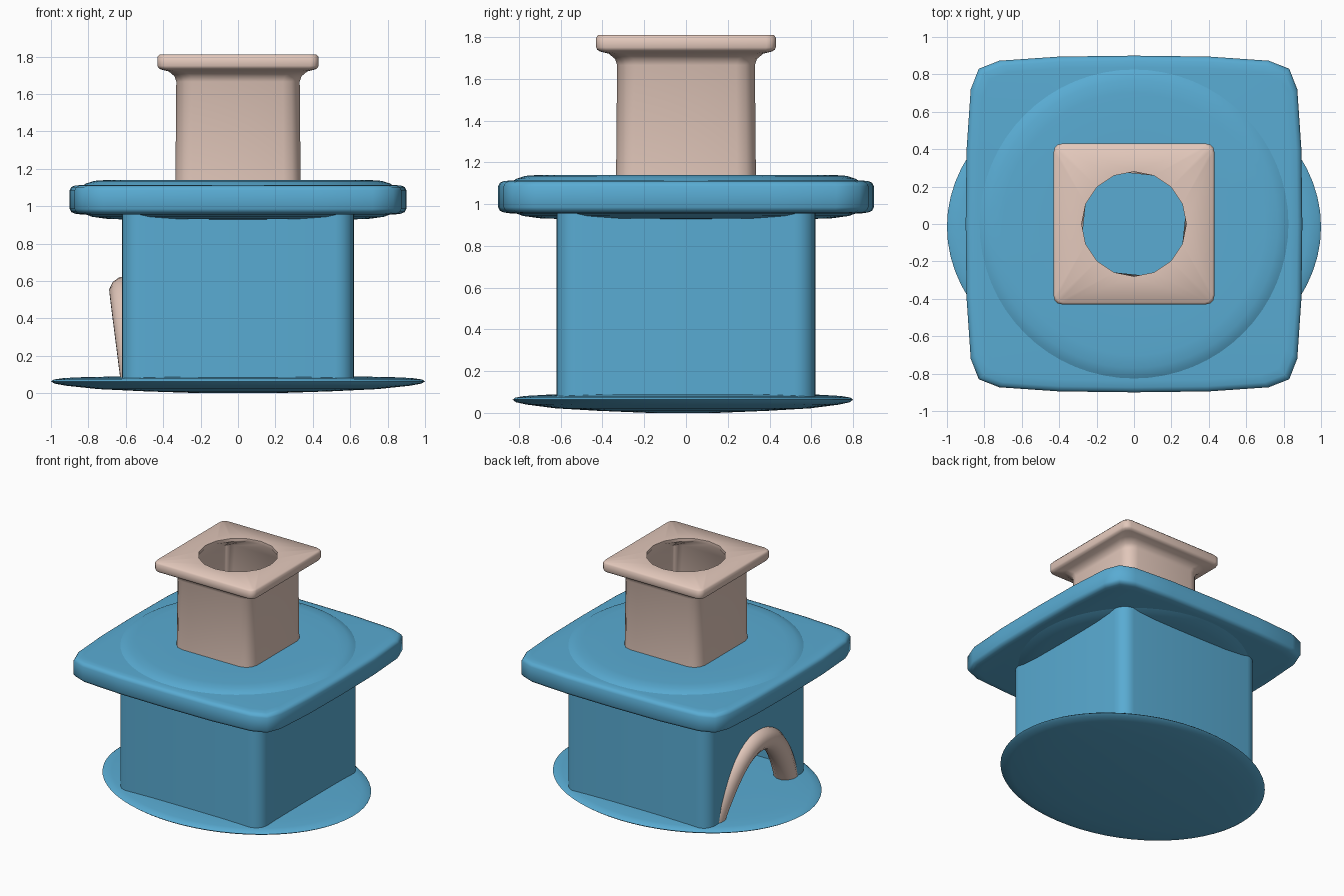
import bpy, bmesh
from math import sin, cos, pi, radians

if "Cube" in bpy.data.objects:
    bpy.data.objects.remove(bpy.data.objects["Cube"])


def material(name, rgb):
    m = bpy.data.materials.new(name)
    m.diffuse_color = (*rgb, 1)
    m.use_nodes = True
    m.node_tree.nodes["Principled BSDF"].inputs["Base Color"].default_value = m.diffuse_color
    return m


BLUE = material("blue", (0.10, 0.41, 0.65))
PEACH = material("peach", (0.77, 0.58, 0.50))


def circle(rx, ry=None, n=64, off=0.0, cy=0.0):
    ry = rx if ry is None else ry
    return [(rx * cos(2 * pi * k / n + off), ry * sin(2 * pi * k / n + off) + cy) for k in range(n)]


def rounded_square(h, r, n=4):
    pts = []
    for c in range(4):
        a0 = c * pi / 2
        cx = (h - r) * (1 if c in (0, 3) else -1)
        cy = (h - r) * (1 if c in (0, 1) else -1)
        for k in range(n):
            a = a0 + k * pi / 2 / (n - 1)
            pts.append((cx + r * cos(a), cy + r * sin(a)))
    return pts


def loft(name, rings, mat, cap=True, smooth=35):
    """Skin a stack of (outline, z) rings; cap the ends or join last to first."""
    bm = bmesh.new()
    rows = [[bm.verts.new((x, y, z)) for x, y in pts] for pts, z in rings]
    pairs = list(zip(rows, rows[1:]))
    if not cap:
        pairs.append((rows[-1], rows[0]))
    for a, b in pairs:
        n = len(a)
        for i in range(n):
            j = (i + 1) % n
            bm.faces.new((a[i], a[j], b[j], b[i]))
    if cap:
        bm.faces.new(rows[0][::-1])
        bm.faces.new(rows[-1])
    bmesh.ops.recalc_face_normals(bm, faces=bm.faces)
    me = bpy.data.meshes.new(name)
    bm.to_mesh(me)
    bm.free()
    ob = bpy.data.objects.new(name, me)
    bpy.context.collection.objects.link(ob)
    me.materials.append(mat)
    select(ob)
    if smooth:
        bpy.ops.object.shade_smooth_by_angle(angle=radians(smooth))
    return ob


def select(ob):
    bpy.ops.object.select_all(action='DESELECT')
    ob.select_set(True)
    bpy.context.view_layer.objects.active = ob


# Oval ground plate with a shallow curved underside
plate = [(0.2, 0.0), (0.5, 0.01), (0.75, 0.022), (0.92, 0.04), (0.98, 0.051), (1.0, 0.063),
         (0.985, 0.073), (0.93, 0.081), (0.8, 0.087), (0.5, 0.09)]
loft("ground_plate", [(circle(s, 0.815 * s, cy=-0.015), z) for s, z in plate], BLUE, smooth=60)

# Hollow house walls
outer, inner = rounded_square(0.62, 0.1, 7), rounded_square(0.585, 0.07, 7)
walls = loft("house_walls", [(outer, 0.075), (outer, 0.98), (inner, 0.98), (inner, 0.075)], BLUE, cap=False)


# Arch curve shared by the doorway and its frame
def arch(t, half, base, rise):
    return half * t, base + rise * (1 - abs(t) ** 2.2)


ts = [-1 + k / 10 for k in range(21)]

# Doorway cut through the left wall
bm = bmesh.new()
door = [arch(t, 0.45, 0.09, 0.5) for t in ts]
door = [(-0.45, 0.0)] + door + [(0.45, 0.0)]
face = bm.faces.new([bm.verts.new((-0.8, y, z)) for y, z in door])
ext = bmesh.ops.extrude_face_region(bm, geom=[face])
bmesh.ops.translate(bm, vec=(0.4, 0, 0), verts=[v for v in ext['geom'] if isinstance(v, bmesh.types.BMVert)])
bmesh.ops.recalc_face_normals(bm, faces=bm.faces)
me = bpy.data.meshes.new("doorway_cutter")
bm.to_mesh(me)
bm.free()
cutter = bpy.data.objects.new("doorway_cutter", me)
bpy.context.collection.objects.link(cutter)
mod = walls.modifiers.new("doorway", 'BOOLEAN')
mod.object = cutter
mod.solver = 'EXACT'
select(walls)
bpy.ops.object.modifier_apply(modifier=mod.name)
bpy.data.objects.remove(cutter)

# Rounded door frame, leaning inwards at the feet
cu = bpy.data.curves.new("door_frame", 'CURVE')
cu.dimensions = '3D'
cu.bevel_depth = 0.085
cu.bevel_resolution = 4
cu.use_fill_caps = True
sp = cu.splines.new('POLY')
sp.points.add(len(ts) - 1)
for p, t in zip(sp.points, ts):
    y, z = arch(t, 0.45, 0.07, 0.47)
    p.co = (-0.605 + 0.06 * abs(t) ** 2.2, y, z, 1)
frame = bpy.data.objects.new("door_frame", cu)
bpy.context.collection.objects.link(frame)
cu.materials.append(PEACH)
select(frame)
bpy.ops.object.convert(target='MESH')
bpy.ops.object.shade_smooth_by_angle(angle=radians(50))

# Roof slab: slightly bowed square with soft corners
quarter = [(0.9, 0.0), (0.895, 0.4), (0.873, 0.72), (0.83, 0.83), (0.72, 0.873), (0.4, 0.895)]
slab = []
for c in range(4):
    for x, y in quarter:
        for _ in range(c):
            x, y = -y, x
        slab.append((x, y))
rings = [(0.93, 0.955), (0.97, 0.96), (0.99, 0.968), (1.0, 0.985), (1.0, 1.085),
         (0.99, 1.102), (0.97, 1.11), (0.93, 1.113)]
loft("roof_slab", [([(x * s, y * s) for x, y in slab], z) for s, z in rings], BLUE, smooth=60)

# Round swelling through the roof, above and below
swell = [(0.5, 0.925), (0.7, 0.932), (0.78, 0.943), (0.84, 0.965), (0.84, 1.105),
         (0.81, 1.122), (0.77, 1.135), (0.7, 1.14), (0.5, 1.14)]
loft("roof_swelling", [(circle(r), z) for r, z in swell], BLUE, smooth=60)

# Chimney: square tube flaring into a flat cap with a round hole
sq = rounded_square
hole = circle(0.28, n=16, off=pi / 16 - pi / 16)
loft("chimney", [
    (sq(0.335, 0.09), 1.1), (sq(0.33, 0.09), 1.665), (sq(0.34, 0.09), 1.695), (sq(0.37, 0.08), 1.72),
    (sq(0.41, 0.05), 1.73), (sq(0.425, 0.045), 1.738), (sq(0.43, 0.045), 1.75), (sq(0.43, 0.045), 1.798),
    (sq(0.42, 0.045), 1.81), (hole, 1.81), (hole, 1.785), (sq(0.295, 0.06), 1.71), (sq(0.295, 0.06), 1.1)],
    PEACH, cap=False, smooth=50)
